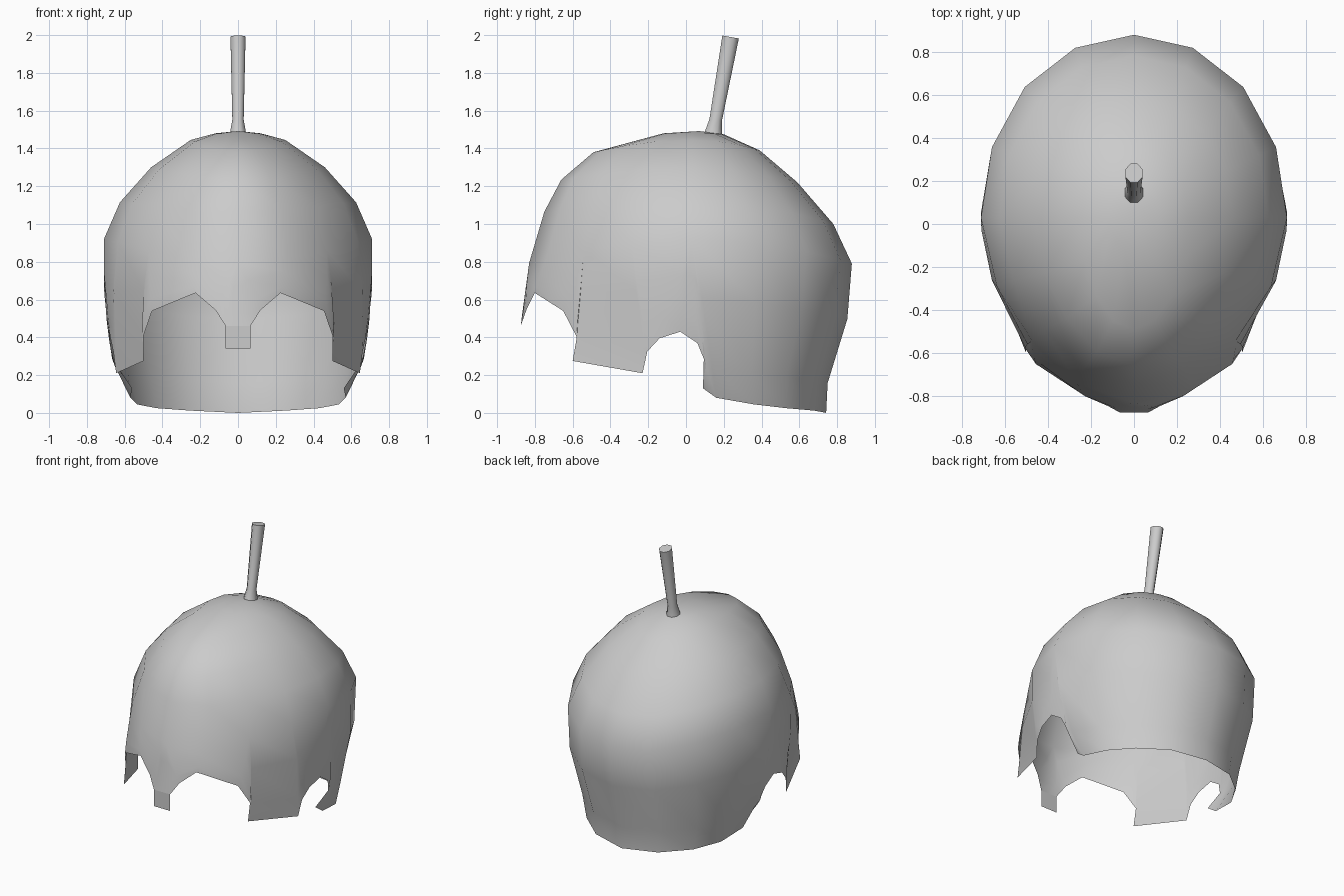
import bpy, bmesh, math
from mathutils import Vector, Matrix

if "Cube" in bpy.data.objects:
    bpy.data.objects.remove(bpy.data.objects["Cube"])

STEP = math.pi / 8          # the dome is 16-sided


def finish(bm, name, angle):
    me = bpy.data.meshes.new(name)
    bm.to_mesh(me)
    bm.free()
    ob = bpy.data.objects.new(name, me)
    bpy.context.collection.objects.link(ob)
    bpy.ops.object.select_all(action='DESELECT')
    ob.select_set(True)
    bpy.context.view_layer.objects.active = ob
    bpy.ops.object.shade_smooth_by_angle(angle=math.radians(angle))
    return ob


def table(points, z):
    if z <= points[0][0]:
        return points[0][1]
    for (z0, v0), (z1, v1) in zip(points, points[1:]):
        if z <= z1:
            return v0 + (v1 - v0) * (z - z0) / (z1 - z0)
    return points[-1][1]


# Skirt section: half width, front depth and back depth by height
CY = 0.03
WIDTH = [(0, .555), (.1, .575), (.26, .665), (.43, .69), (.65, .71), (.92, .71)]
FRONT = [(0, -.94), (.465, -.875), (.8, -.83)]
BACK = [(0, .74), (.16, .75), (.5, .855), (.79, .878)]


def section(th, w, f, b, inset):
    """Egg-shaped ring point; th runs from the front (0) to the back (pi)."""
    c = math.cos(th)
    s = 1 - (inset if c > 0 else -.01) * math.sin(2 * th) ** 2
    return s * w * math.sin(th), CY - s * c * ((CY - f) if c > 0 else (b - CY))


def skirt(th, z, inset):
    x, y = section(th, table(WIDTH, z), table(FRONT, z), table(BACK, z), inset)
    return Vector((x, y, z))


def edge_angle(p):
    semi = CY - table(FRONT, p.z) if p.y < CY else table(BACK, p.z) - CY
    return math.atan2(p.x / table(WIDTH, p.z), (CY - p.y) / semi)


# Dome rows: front y, z / side x, z / back y, z / flattening of the front corners
ROWS = [(-.12, 1.48, .12, 1.48, .20, 1.475, 0),
        (-.49, 1.38, .25, 1.445, .39, 1.39, .01),
        (-.66, 1.235, .46, 1.30, .59, 1.22, .04),
        (-.75, 1.065, .625, 1.115, .78, 1.00, .06),
        (-.83, .795, .71, .92, .878, .79, .06)]


def dome(th, row):
    fy, fz, sx, sz, by, bz, inset = row
    x, y = section(th, sx, fy, by, inset)
    c = math.cos(th)
    return Vector((x, y, sz + ((fz if c > 0 else bz) - sz) * c * c))


# Lower edge of one half: dome column, x, y, z (brow, cheek, ear notch, neck)
EDGE = [(0, 0, -.875, .46), (0, .065, -.875, .46), (0, .12, -.845, .545),
        (1, .225, -.80, .635), (2, .455, -.65, .54), (2, .505, -.575, .395),
        (2, .50, -.60, .275), (3, .645, -.23, .21), (3, .66, -.205, .325),
        (4, .675, -.14, .395), (4, .685, -.03, .43), (4, .68, .06, .37),
        (4, .655, .105, .26), (4, .56, .09, .13), (4, .57, .16, .08),
        (5, .535, .36, .045), (6, .43, .53, .025), (7, .25, .68, .012),
        (8, 0, .742, 0)]

# Helmet shell, mirrored across x
bm = bmesh.new()
for side in (1, -1):
    put = lambda p: bm.verts.new((p.x * side, p.y, p.z))
    cols, last = [], -1
    for k, x, y, z in EDGE:
        p, snap = Vector((x, y, z)), k * STEP
        th = last = max(edge_angle(p), last + .005)
        pts = [Vector((0, .07, 1.492))] + [dome(snap, r) for r in ROWS]
        for f, inset in ((.37, .035), (.8, .01)):
            pts.append(skirt(snap + (th - snap) * f,
                             pts[5].z + (z - pts[5].z) * f, inset))
        cols.append([put(q) for q in pts + [p]])
    for a, b in zip(cols, cols[1:]):
        for i in range(len(a) - 1):
            quad = [a[i], b[i], b[i + 1], a[i + 1]]
            bm.faces.new(quad if side > 0 else quad[::-1])
bmesh.ops.remove_doubles(bm, verts=bm.verts, dist=.0005)
bmesh.ops.dissolve_degenerate(bm, edges=bm.edges, dist=.0005)
bmesh.ops.recalc_face_normals(bm, faces=bm.faces)
# Nose guard hanging straight down from the brow
bm.faces.new([bm.verts.new((x, -.875, z)) for x, z in
              ((-.065, .34), (.065, .34), (.065, .46), (-.065, .46))])
finish(bm, "helmet_shell", 80)

# Plume holder: tilted eight-sided stem with a flared foot
bm = bmesh.new()
tilt = Matrix.Rotation(math.radians(-10.3), 3, 'X')
rings = []
for y, z, r in ((.145, 1.475, .052), (.157, 1.55, .036), (.236, 1.99, .048)):
    rings.append([bm.verts.new(Vector((0, y, z)) + tilt @ Vector(
        (.9 * r * math.cos((i + .5) * math.pi / 4), r * math.sin((i + .5) * math.pi / 4), 0)))
        for i in range(8)])
for a, b in zip(rings, rings[1:]):
    for i in range(8):
        j = (i + 1) % 8
        bm.faces.new((a[i], a[j], b[j], b[i]))
bm.faces.new(rings[-1])
finish(bm, "plume_holder", 50)
